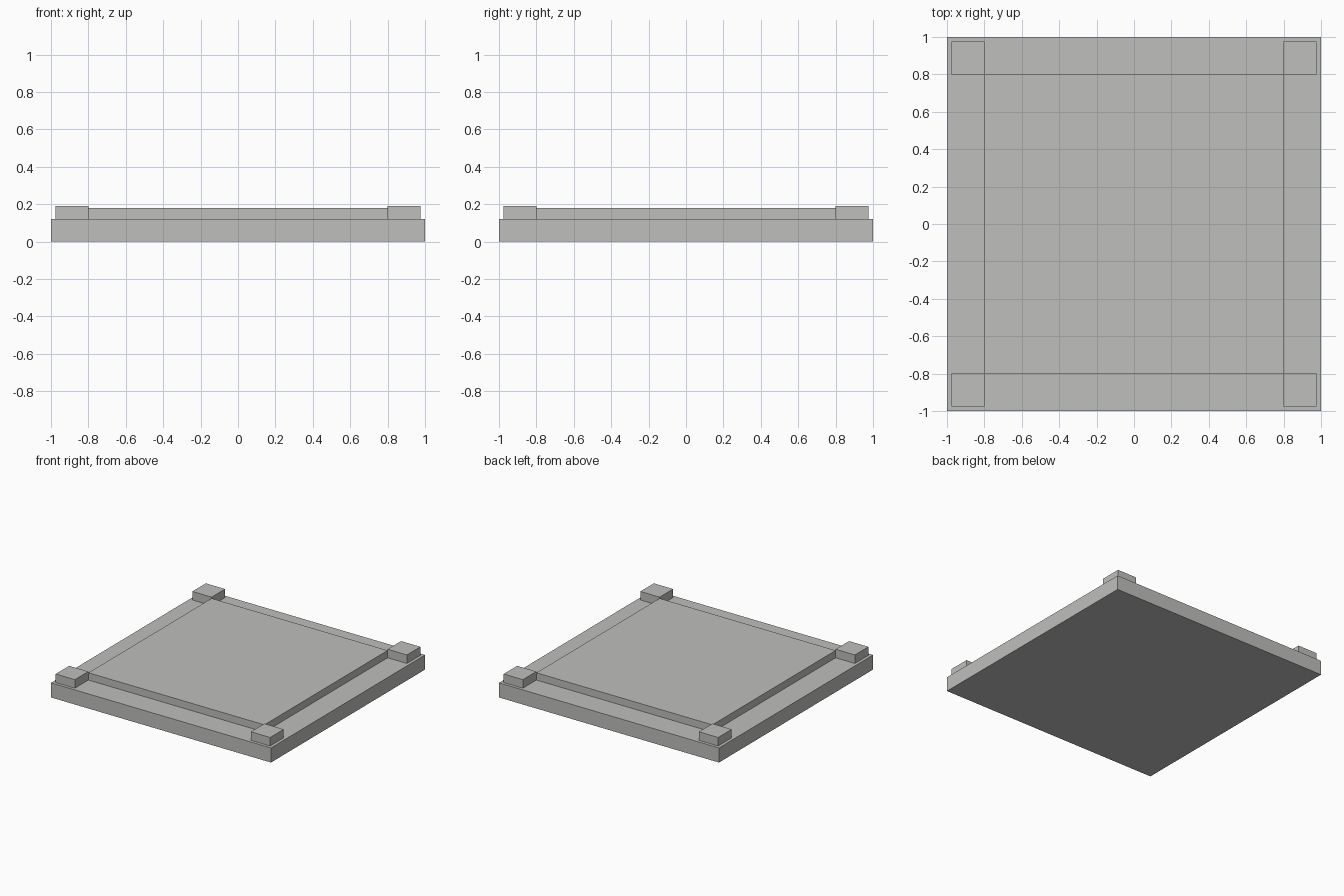
import bpy

if "Cube" in bpy.data.objects:
    bpy.data.objects.remove(bpy.data.objects["Cube"])

# One flat stone grey for the whole tile
grey = bpy.data.materials.new("stone_grey")
grey.diffuse_color = (0.52, 0.52, 0.51, 1)
grey.use_nodes = True
grey.node_tree.nodes["Principled BSDF"].inputs["Base Color"].default_value = grey.diffuse_color


def box(name, x0, x1, y0, y1, z0, z1):
    """Axis-aligned box between the given limits."""
    bpy.ops.mesh.primitive_cube_add(size=1)
    ob = bpy.context.object
    ob.name = name
    size = (x1 - x0, y1 - y0, z1 - z0)
    mid = ((x0 + x1) / 2, (y0 + y1) / 2, (z0 + z1) / 2)
    for v in ob.data.vertices:
        v.co = [m + c * s for m, c, s in zip(mid, v.co, size)]
    ob.data.materials.append(grey)
    return ob


# Base slab and raised centre panel
box("base_slab", -1, 1, -1, 1, 0, 0.12)
box("raised_panel", -0.8, 0.8, -0.8, 0.8, 0.12, 0.18)

# Four corner blocks, mirrored from one
corner = box("corner_blocks", 0.8, 0.975, 0.8, 0.975, 0.12, 0.19)
mirror = corner.modifiers.new("four_corners", "MIRROR")
mirror.use_axis = (True, True, False)
mirror.use_mirror_merge = False
